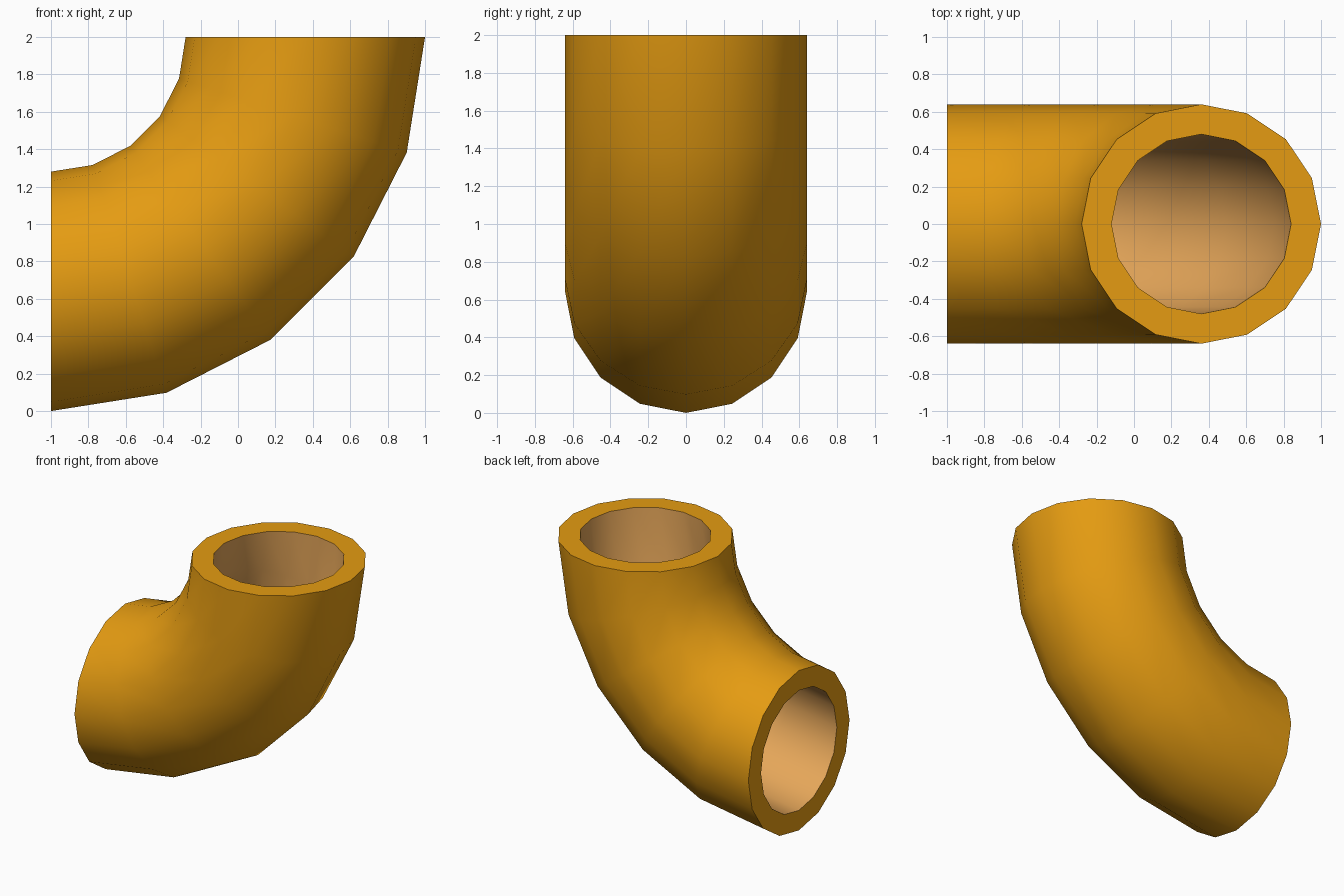
import bpy, bmesh, math

if "Cube" in bpy.data.objects:
    bpy.data.objects.remove(bpy.data.objects["Cube"])

SIDES, STEPS = 16, 5             # pipe sides, bend segments
BEND, OUTER, INNER = 1.36, 0.64, 0.48
CX, CZ = -1.0, 2.0               # centre of the bend


def material(name, rgb):
    m = bpy.data.materials.new(name)
    m.diffuse_color = (*rgb, 1)
    m.use_nodes = True
    m.node_tree.nodes["Principled BSDF"].inputs["Base Color"].default_value = m.diffuse_color
    return m


def ring(bm, radius, step):
    a = math.radians(90) * step / STEPS
    verts = []
    for i in range(SIDES):
        t = 2 * math.pi * i / SIDES
        d = BEND + radius * math.cos(t)
        verts.append(bm.verts.new((CX + d * math.sin(a),
                                   radius * math.sin(t),
                                   CZ - d * math.cos(a))))
    return verts


def bridge(bm, a, b, mat):
    for i in range(SIDES):
        j = (i + 1) % SIDES
        bm.faces.new((a[i], a[j], b[j], b[i])).material_index = mat


bm = bmesh.new()
outer = [ring(bm, OUTER, s) for s in range(STEPS + 1)]
inner = [ring(bm, INNER, s) for s in range(STEPS + 1)]

# Outer wall and bore
for s in range(STEPS):
    bridge(bm, outer[s], outer[s + 1], 0)
    bridge(bm, inner[s], inner[s + 1], 1)
# Flat rims at both open ends
for s in (0, STEPS):
    bridge(bm, outer[s], inner[s], 0)
bmesh.ops.recalc_face_normals(bm, faces=bm.faces)

mesh = bpy.data.meshes.new("pipe_elbow")
bm.to_mesh(mesh)
bm.free()
mesh.materials.append(material("orange", (0.78, 0.33, 0.006)))
mesh.materials.append(material("tan", (0.78, 0.38, 0.10)))
elbow = bpy.data.objects.new("pipe_elbow", mesh)
bpy.context.collection.objects.link(elbow)

# Smooth walls, sharp rims
bpy.context.view_layer.objects.active = elbow
elbow.select_set(True)
bpy.ops.object.shade_smooth_by_angle(angle=math.radians(35))
